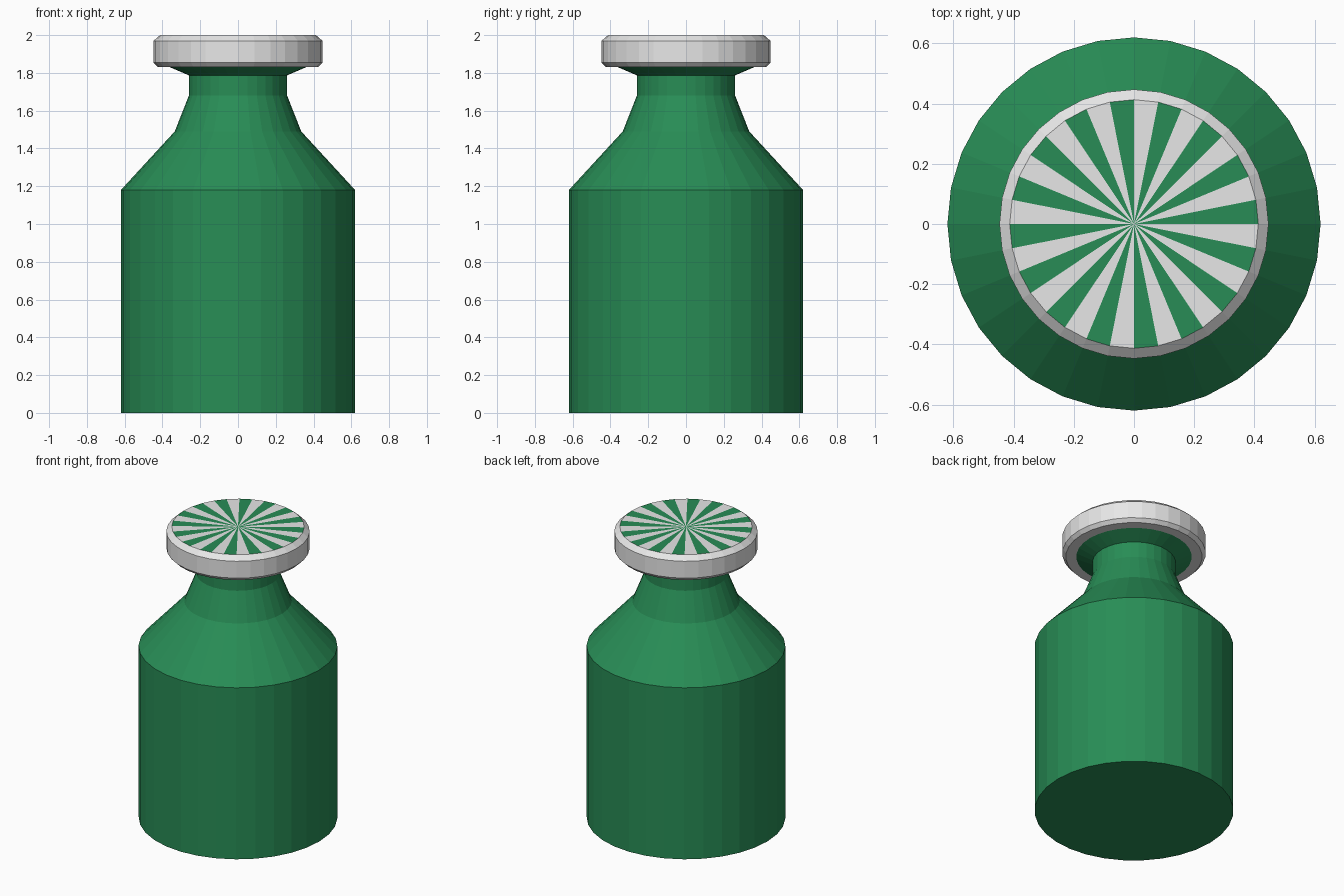
import bpy
import bmesh
import math

SIDES = 32

cube = bpy.data.objects.get("Cube")
if cube:
    bpy.data.objects.remove(cube, do_unlink=True)


def make_material(name, rgb):
    mat = bpy.data.materials.new(name)
    mat.use_nodes = True
    mat.diffuse_color = (*rgb, 1)
    mat.node_tree.nodes["Principled BSDF"].inputs["Base Color"].default_value = (*rgb, 1)
    return mat


green = make_material("bottle green", (0.021, 0.265, 0.092))
grey = make_material("light grey", (0.8, 0.8, 0.8))


def lathe(name, profile, materials):
    """Turn a bottom-to-top (radius, height) profile into a faceted solid;
    a zero radius closes an end with a fan of triangles."""
    bm = bmesh.new()
    rings = []
    for radius, z in profile:
        if radius == 0:
            rings.append([bm.verts.new((0, 0, z))] * SIDES)
            continue
        angles = [math.tau * i / SIDES for i in range(SIDES)]
        rings.append([bm.verts.new((radius * math.cos(a), radius * math.sin(a), z))
                      for a in angles])
    for low, high in zip(rings, rings[1:]):
        for i in range(SIDES):
            j = (i + 1) % SIDES
            corners = dict.fromkeys((low[i], low[j], high[j], high[i]))
            bm.faces.new(list(corners))
    mesh = bpy.data.meshes.new(name)
    bm.to_mesh(mesh)
    bm.free()
    for mat in materials:
        mesh.materials.append(mat)
    obj = bpy.data.objects.new(name, mesh)
    bpy.context.collection.objects.link(obj)
    return obj


# Bottle: straight body, sloping shoulder, neck and flared lip
lathe("bottle",
      [(0, 0), (0.62, 0), (0.62, 1.18), (0.335, 1.49), (0.26, 1.68),
       (0.26, 1.787), (0.36, 1.83), (0, 1.83)],
      [green])

# Cap: bevelled disc
cap = lathe("cap",
            [(0, 1.831), (0.425, 1.831), (0.447, 1.854), (0.447, 1.97),
             (0.413, 2.0), (0, 2.0)],
            [grey, green])

# Alternate wedges of the cap top are green
for face in cap.data.polygons:
    if face.normal.z > 0.99:
        angle = math.atan2(face.center.y, face.center.x) % math.tau
        wedge = int(angle / math.tau * SIDES)
        face.material_index = 1 - wedge % 2
